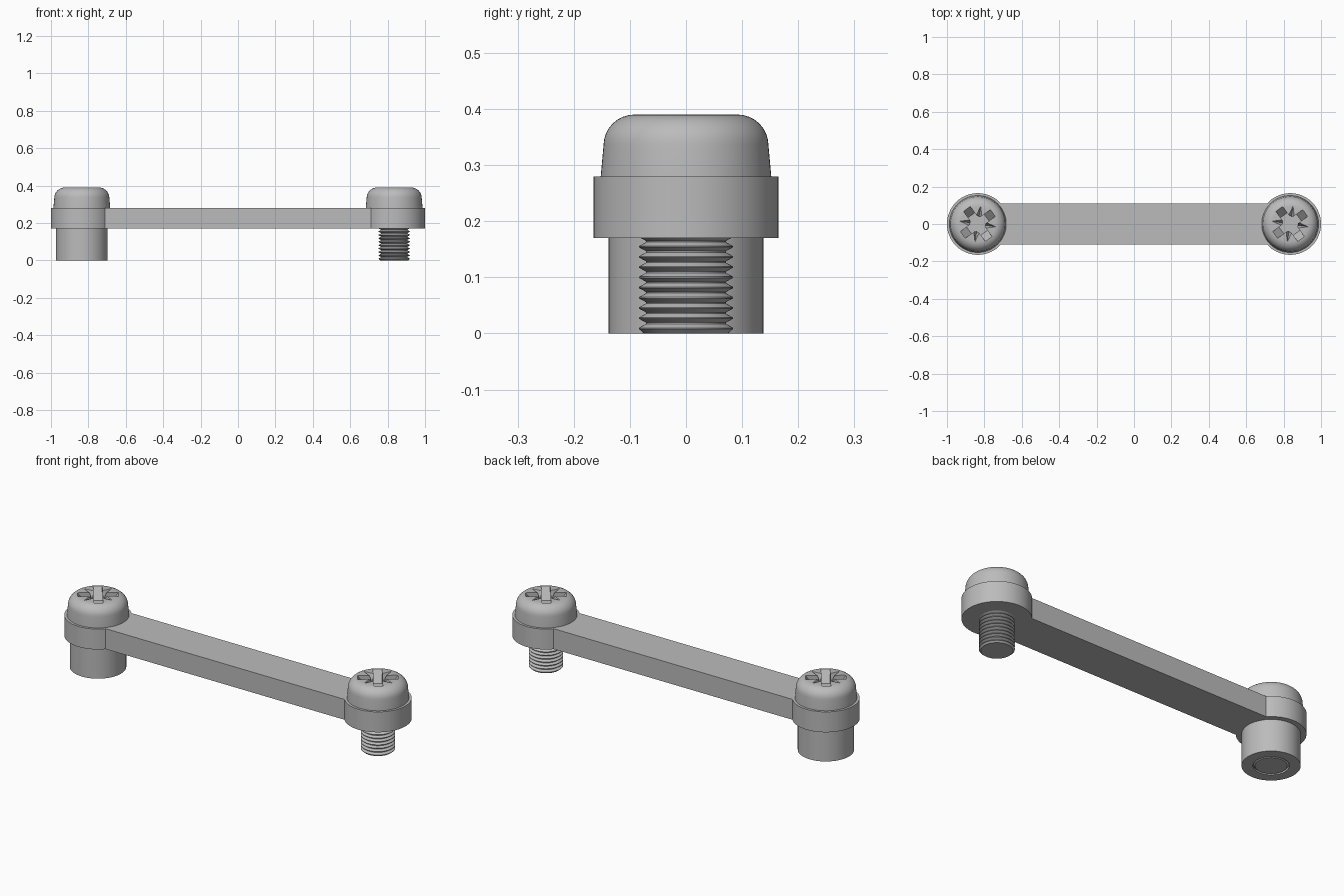
import bpy, bmesh
from math import sin, cos, pi, asin, radians
from mathutils import Matrix, Vector

default = bpy.data.objects.get("Cube")
if default:
    bpy.data.objects.remove(default, do_unlink=True)

END_X = 0.835                    # distance of each screw axis from the centre
BAR_Z0, BAR_Z1, TOP = 0.17, 0.28, 0.39

steel = bpy.data.materials.new("grey_steel")
steel.use_nodes = True
GREY = (0.5, 0.5, 0.5, 1)
steel.diffuse_color = GREY
steel.node_tree.nodes["Principled BSDF"].inputs["Base Color"].default_value = GREY


def finish(bm, name, x=0.0):
    """Turn a bmesh into a named grey object."""
    bmesh.ops.recalc_face_normals(bm, faces=bm.faces)
    mesh = bpy.data.meshes.new(name)
    bm.to_mesh(mesh)
    bm.free()
    mesh.materials.append(steel)
    obj = bpy.data.objects.new(name, mesh)
    obj.location.x = x
    bpy.context.collection.objects.link(obj)
    return obj


def smooth(obj, angle=28):
    bpy.ops.object.select_all(action='DESELECT')
    obj.select_set(True)
    bpy.context.view_layer.objects.active = obj
    bpy.ops.object.shade_smooth_by_angle(angle=radians(angle))


def lathe(name, profile, x, closed=False, steps=64):
    """Spin an (r, z) profile about the vertical axis."""
    bm = bmesh.new()
    verts = [bm.verts.new((r, 0, z)) for r, z in profile]
    pairs = list(zip(verts, verts[1:] + verts[:1])) if closed else list(zip(verts, verts[1:]))
    edges = [bm.edges.new(p) for p in pairs]
    bmesh.ops.spin(bm, geom=verts + edges, axis=(0, 0, 1), cent=(0, 0, 0),
                   angle=2 * pi, steps=steps, use_merge=True)
    bmesh.ops.remove_doubles(bm, verts=bm.verts, dist=1e-5)
    return finish(bm, name, x)


def hull(bm, points, angle=0.0):
    """Add one convex solid, turned about z."""
    turn = Matrix.Rotation(angle, 3, 'Z')
    verts = [bm.verts.new(turn @ Vector(p)) for p in points]
    bmesh.ops.convex_hull(bm, input=verts)


# Link bar with round eyes: one outline, extruded
def link_bar():
    radius, half_width, n = 0.165, 0.11, 48
    start = asin(half_width / radius)
    outline = []
    for side in (1, -1):
        for i in range(n + 1):
            a = -pi + start + (2 * pi - 2 * start) * i / n
            outline.append((side * (END_X + radius * cos(a)), side * radius * sin(a)))
    bm = bmesh.new()
    face = bm.faces.new([bm.verts.new((x, y, BAR_Z0)) for x, y in outline])
    top = bmesh.ops.extrude_face_region(bm, geom=[face], use_keep_orig=True)["geom"]
    bmesh.ops.translate(bm, verts=[v for v in top if isinstance(v, bmesh.types.BMVert)],
                        vec=(0, 0, BAR_Z1 - BAR_Z0))
    return finish(bm, "link_bar")


# Cutter for the cross recess: sloped slots, pointed notches and a round middle
def recess_cutter(x):
    floor, lip, w = TOP - 0.06, TOP + 0.01, 0.022
    bm = bmesh.new()
    for k in range(4):
        a = radians(36) + k * pi / 2
        hull(bm, [(r, y, z) for y in (-w, w) for r, z in
                  ((0, floor), (0.058, floor), (0.1, TOP), (0.1, lip), (0, lip))], a)
        hull(bm, [(0.097, 0, TOP), (0.097, 0, lip), (0.02, 0, floor + 0.005),
                  (0.02, w, TOP), (0.02, -w, TOP), (0.02, w, lip), (0.02, -w, lip)], a + pi / 4)
    hull(bm, [(0.042 * cos(i * pi / 12), 0.042 * sin(i * pi / 12), z)
              for i in range(24) for z in (floor, lip)])
    obj = finish(bm, "recess_cutter", x)
    obj.hide_render = True
    return obj


# Pan head with rounded shoulder
def screw_head(name, x):
    profile = [(0, BAR_Z1 - 0.01), (0.152, BAR_Z1 - 0.01), (0.152, BAR_Z1), (0.147, 0.335)]
    profile += [(0.092 + 0.055 * cos(t), 0.335 + 0.055 * sin(t))
                for t in [i * pi / 16 for i in range(1, 9)]]
    head = lathe(name, profile + [(0, TOP)], x)
    cutter = recess_cutter(x)
    cut = head.modifiers.new("recess", 'BOOLEAN')
    cut.operation, cut.solver, cut.use_self, cut.object = 'DIFFERENCE', 'EXACT', True, cutter
    bpy.context.view_layer.update()
    bpy.context.view_layer.objects.active = head
    bpy.ops.object.modifier_apply(modifier=cut.name)
    bpy.data.objects.remove(cutter, do_unlink=True)
    smooth(head)


# Threaded shank made of sharp ridges
def screw_thread(name, x):
    root, crest, pitch = 0.071, 0.084, 0.0182
    profile = [(0, 0), (root + 0.004, 0)]
    z = 0.009
    while z < BAR_Z0 + pitch:
        profile += [(crest, z - 0.001), (crest, z + 0.001),
                    (root, z + pitch / 2 - 0.001), (root, z + pitch / 2 + 0.001)]
        z += pitch
    smooth(lathe(name, profile + [(0, z)], x))


smooth(link_bar())
for side, x in (("right", -END_X), ("left", END_X)):
    screw_head(side + "_screw_head", x)
    screw_thread(side + "_screw_thread", x)

# Spacer sleeve around the right screw
smooth(lathe("right_spacer_sleeve", [(0.085, 0), (0.138, 0), (0.138, BAR_Z0), (0.085, BAR_Z0)],
             -END_X, closed=True))
